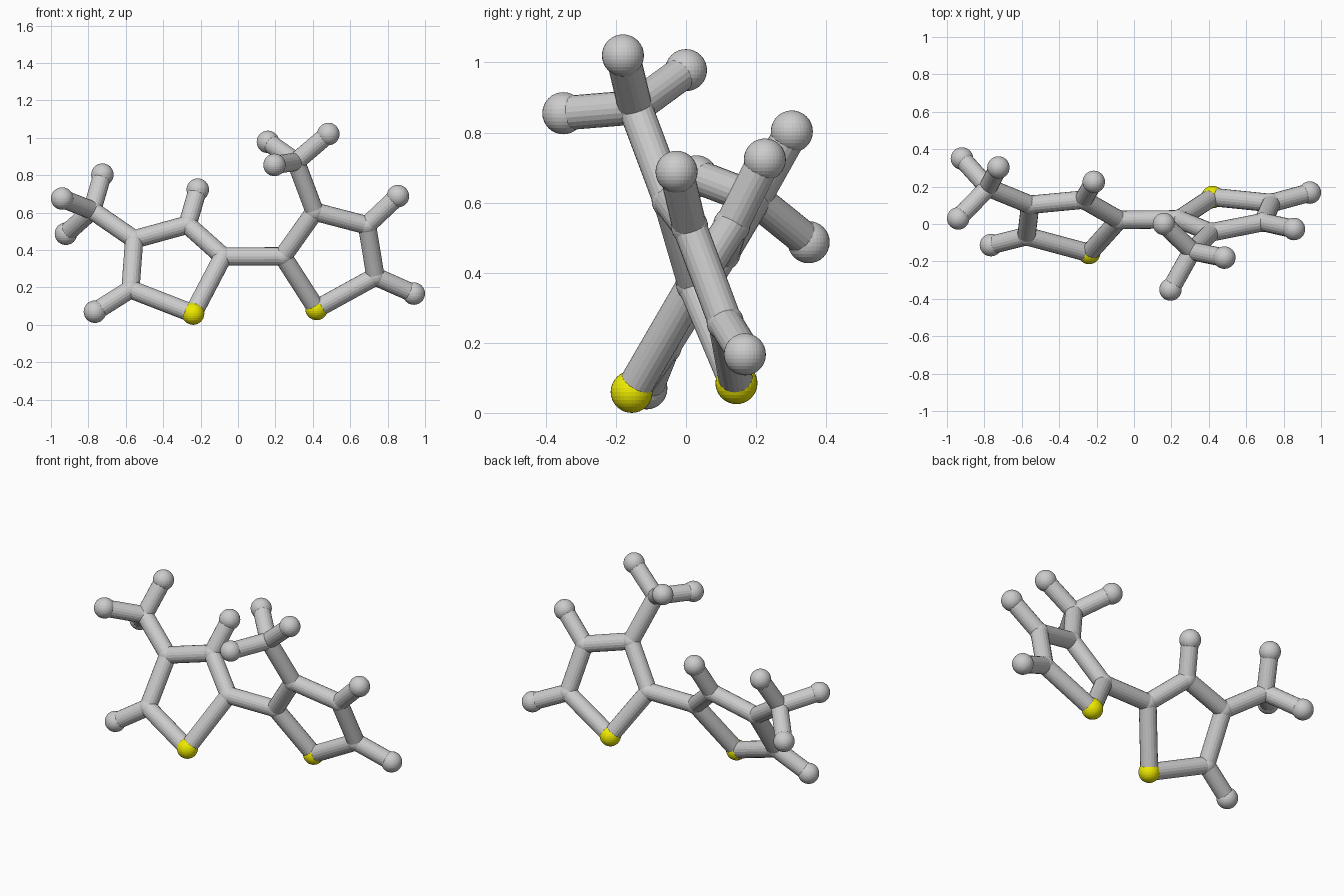
import bpy
from mathutils import Vector

if "Cube" in bpy.data.objects:
    bpy.data.objects.remove(bpy.data.objects["Cube"])

R_BOND, R_JOINT, R_BALL = 0.049, 0.053, 0.06

yellow = bpy.data.materials.new("yellow")
yellow.diffuse_color = (0.85, 0.82, 0.0, 1)
yellow.use_nodes = True
yellow.node_tree.nodes["Principled BSDF"].inputs["Base Color"].default_value = yellow.diffuse_color

# Node positions: s = yellow ball, c = joint, h = end ball
nodes = {
    "s_left": (-0.24, -0.155, 0.06), "c_left_inner": (-0.08, 0.022, 0.365),
    "c_left_top": (-0.27, 0.13, 0.535), "c_left_outer": (-0.555, 0.103, 0.457),
    "c_left_low": (-0.575, -0.065, 0.19), "h_left_low": (-0.765, -0.113, 0.07),
    "h_left_top": (-0.215, 0.225, 0.723), "c_left_branch": (-0.78, 0.195, 0.612),
    "h_left_a": (-0.725, 0.302, 0.803), "h_left_b": (-0.94, 0.03, 0.675),
    "h_left_c": (-0.92, 0.35, 0.487),
    "s_right": (0.42, 0.144, 0.085), "c_right_inner": (0.24, 0.025, 0.366),
    "c_right_top": (0.41, -0.045, 0.605), "c_right_outer": (0.69, 0.01, 0.532),
    "c_right_low": (0.735, 0.112, 0.258), "h_right_low": (0.94, 0.168, 0.167),
    "h_right_outer": (0.855, -0.027, 0.688), "c_right_branch": (0.31, -0.145, 0.872),
    "h_right_a": (0.16, 0.0, 0.978), "h_right_b": (0.195, -0.35, 0.855),
    "h_right_c": (0.483, -0.18, 1.02),
}

# Chains of connected nodes
chains = [
    "s_left c_left_inner c_left_top c_left_outer c_left_low s_left",
    "s_right c_right_inner c_right_top c_right_outer c_right_low s_right",
    "c_left_inner c_right_inner",
    "c_left_low h_left_low", "c_left_top h_left_top",
    "c_left_outer c_left_branch h_left_a",
    "h_left_b c_left_branch h_left_c",
    "c_right_low h_right_low", "c_right_outer h_right_outer",
    "c_right_top c_right_branch h_right_a",
    "h_right_b c_right_branch h_right_c",
]

# Balls and joints
for name, p in nodes.items():
    kind, place = name.split("_", 1)
    bpy.ops.mesh.primitive_uv_sphere_add(
        segments=32, ring_count=16, location=p,
        radius=R_JOINT if kind == "c" else R_BALL)
    ob = bpy.context.object
    ob.name = {"s": "yellow_ball_", "c": "joint_", "h": "end_ball_"}[kind] + place
    if kind == "s":
        ob.data.materials.append(yellow)


# Rods
def rod(a, b):
    pa, pb = Vector(nodes[a]), Vector(nodes[b])
    d = pb - pa
    bpy.ops.mesh.primitive_cylinder_add(
        vertices=20, radius=R_BOND, depth=d.length, location=(pa + pb) / 2,
        rotation=d.to_track_quat('Z', 'Y').to_euler())
    bpy.context.object.name = "rod"


for chain in chains:
    names = chain.split()
    for a, b in zip(names, names[1:]):
        rod(a, b)
